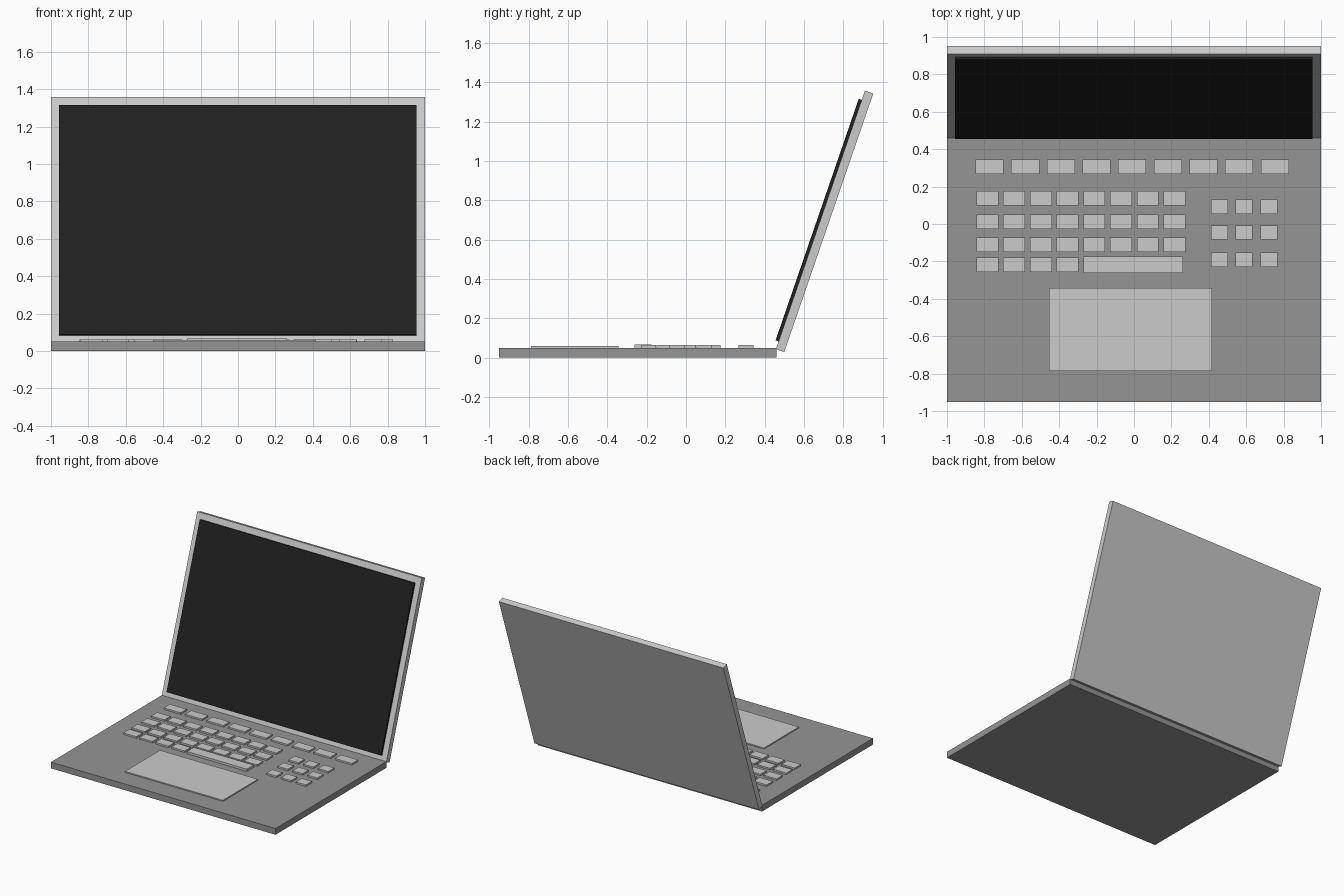
import bpy
import math
from mathutils import Matrix, Vector

if "Cube" in bpy.data.objects:
    bpy.data.objects.remove(bpy.data.objects["Cube"])


def material(name, value):
    mat = bpy.data.materials.new(name)
    mat.diffuse_color = (value, value, value, 1)
    mat.use_nodes = True
    mat.node_tree.nodes["Principled BSDF"].inputs["Base Color"].default_value = mat.diffuse_color
    return mat


def box(name, x, y, z, mat=None, matrix=None):
    """Box spanning the (min, max) pairs, optionally moved by a matrix."""
    bpy.ops.mesh.primitive_cube_add(size=1)
    obj = bpy.context.object
    obj.name = name
    size = Vector([b - a for a, b in (x, y, z)])
    centre = Vector([(a + b) / 2 for a, b in (x, y, z)])
    obj.data.transform(Matrix.Translation(centre) @ Matrix.Diagonal(size).to_4x4())
    if matrix:
        obj.matrix_world = matrix
    if mat:
        obj.data.materials.append(mat)
    return obj


def key_row(name, count, x0, pitch, width, y, top=0.063):
    for i in range(count):
        x = x0 + i * pitch
        box(f"{name}_{i + 1}", (x, x + width), y, (0.045, top))


dark_grey = material("dark_grey", 0.3)
black = material("black", 0.014)

# Base slab
box("base", (-1, 1), (-0.951, 0.461), (0, 0.05), dark_grey)

# Lid and display, built upright then leaned back about the hinge line
hinge = Matrix.Translation((0, 0.457, 0.043)) @ Matrix.Rotation(math.radians(-19), 4, 'X')
box("lid", (-1, 1), (0, 0.045), (0, 1.39), matrix=hinge)
box("display", (-0.956, 0.954), (-0.016, 0.002), (0.042, 1.341), black, hinge)

# Function keys
key_row("function_key", 9, -0.847, 0.1906, 0.15, (0.266, 0.344))

# Letter keys
for r, y in enumerate([(0.098, 0.176), (-0.027, 0.05), (-0.15, -0.073)]):
    key_row(f"letter_key_row_{r + 1}", 8, -0.842, 0.1428, 0.117, y)

# Bottom row keys and space bar
key_row("modifier_key", 4, -0.842, 0.1428, 0.117, (-0.257, -0.18))
box("space_bar", (-0.27, 0.263), (-0.263, -0.175), (0.045, 0.068))

# Number pad
for r, y in enumerate([(0.054, 0.131), (-0.084, -0.007), (-0.229, -0.152)]):
    key_row(f"number_key_row_{r + 1}", 3, 0.412, 0.132, 0.09, y)

# Touchpad
box("touchpad", (-0.455, 0.417), (-0.787, -0.342), (0.045, 0.059))
